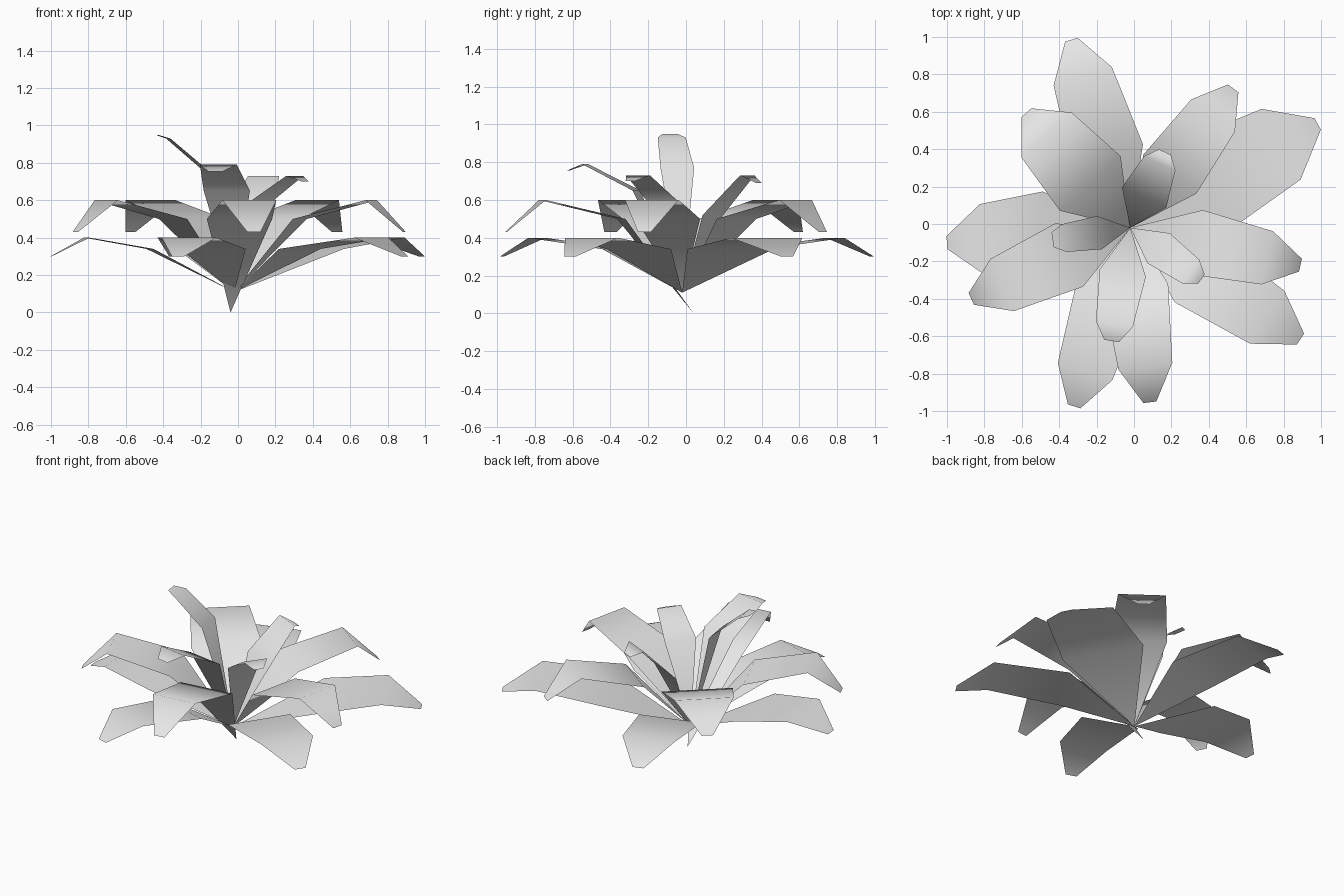
import bpy
from mathutils import Vector

cube = bpy.data.objects.get("Cube")
if cube:
    bpy.data.objects.remove(cube)

# Single leaf colour
grey = bpy.data.materials.new("leaf_grey")
grey.use_nodes = True
colour = (0.8, 0.8, 0.8, 1)
grey.diffuse_color = colour
grey.node_tree.nodes["Principled BSDF"].inputs["Base Color"].default_value = colour

ROOT = (-0.02, -0.02, 0.11)


def leaf(name, tip, widths, heights, fractions, root=ROOT):
    """Bent sheet: pointed root, then middle, shoulder and tip cross-sections."""
    root = Vector(root)
    run = Vector((tip[0] - root.x, tip[1] - root.y, 0))
    side = Vector((-run.y, run.x, 0)).normalized()
    verts = [root]
    for part, half, z in zip(fractions, widths, heights):
        centre = root + run * part
        centre.z = z
        verts += [centre - side * half, centre + side * half]
    faces = [(0, 1, 2), (1, 3, 4, 2), (3, 5, 6, 4)]
    mesh = bpy.data.meshes.new(name)
    mesh.from_pydata(verts, [], faces)
    mesh.materials.append(grey)
    mesh.shade_smooth()
    obj = bpy.data.objects.new(name, mesh)
    bpy.context.collection.objects.link(obj)


def broad_leaf(name, tip, scale, heights, fractions=(0.385, 0.805, 1), root=ROOT):
    leaf(name, tip, (0.185 * scale, 0.153 * scale, 0.035), heights, fractions, root)


# Lowest ring of broad leaves
LOW = (0.34, 0.4, 0.3)
WIDE = (0.46, 0.805, 1)
broad_leaf("low_leaf_back", (-0.335, 0.985), 1.07, LOW)
broad_leaf("low_leaf_front", (-0.32, -0.975), 1.0, LOW)
broad_leaf("low_leaf_front_left", (0.89, -0.615), 1.1, LOW)
broad_leaf("low_leaf_back_left", (0.982, 0.535), 1.41, LOW, WIDE)
broad_leaf("low_leaf_right", (-1.0, -0.1), 1.25, LOW, WIDE)

# Middle ring, arching higher
MID = (0.5, 0.6, 0.43)
broad_leaf("middle_leaf_right", (-0.87, -0.4), 1.0, MID)
broad_leaf("middle_leaf_left", (0.89, -0.22), 0.95, MID)
broad_leaf("middle_leaf_back_right", (-0.575, 0.595), 1.18, MID)
broad_leaf("middle_leaf_back_left", (0.53, 0.725), 0.95, MID)
broad_leaf("middle_leaf_front", (0.085, -0.953), 0.95, MID, root=(-0.04, 0.04, 0))

# Small upright leaves in the heart of the plant
INNER = (0.4, 0.85, 1)
leaf("inner_leaf_left", (0.36, -0.295), (0.1, 0.078, 0.03), (0.6, 0.73, 0.7), INNER)
leaf("inner_leaf_back", (0.165, 0.385), (0.13, 0.092, 0.035), (0.52, 0.73, 0.69), INNER)
leaf("inner_leaf_front", (-0.12, -0.625), (0.125, 0.1, 0.04), (0.65, 0.79, 0.755), INNER)
leaf("inner_leaf_right", (-0.435, -0.085), (0.09, 0.075, 0.04), (0.77, 0.93, 0.95), INNER)
